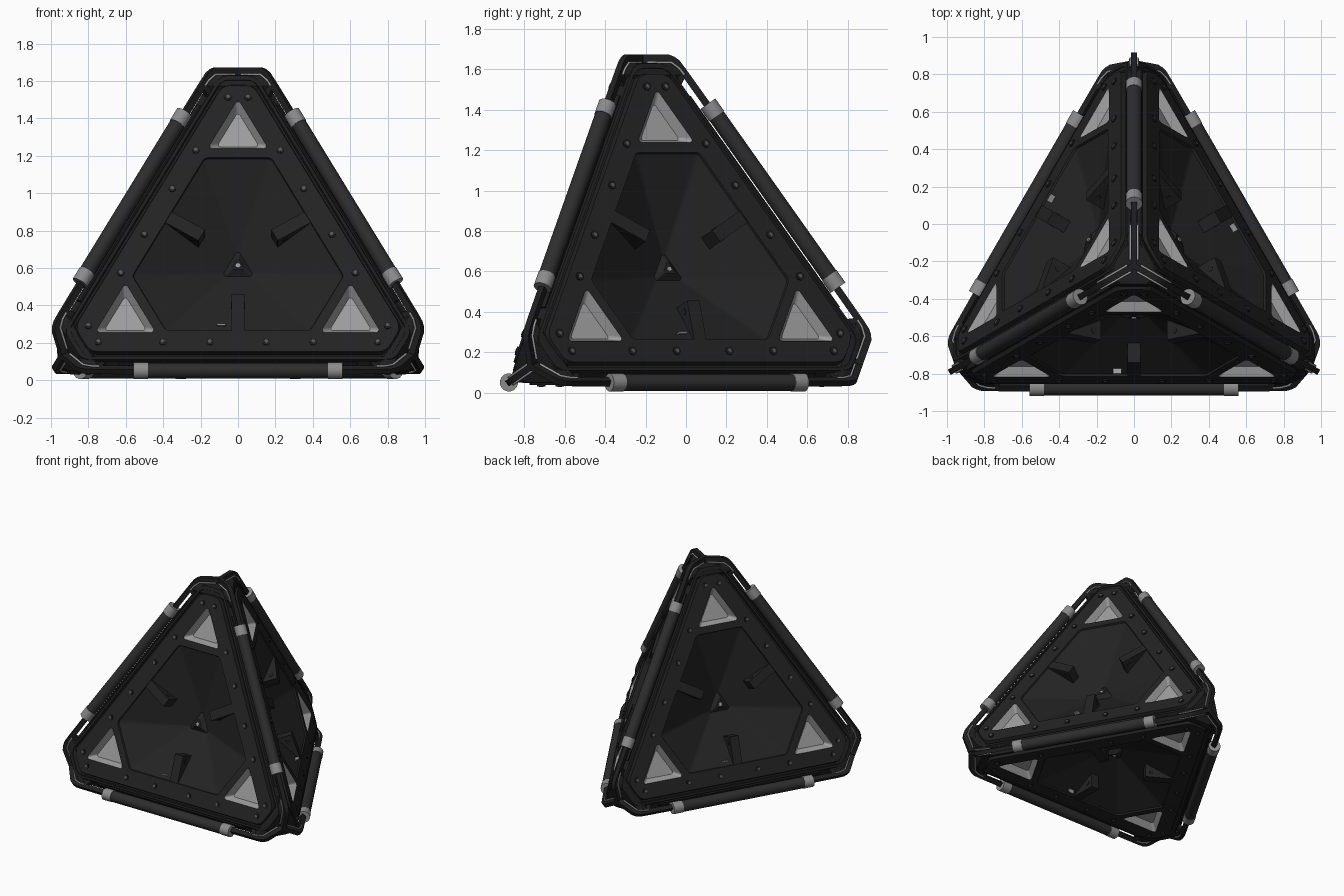
import bpy, bmesh, math
from mathutils import Matrix, Vector

old = bpy.data.objects.get("Cube")
if old:
    bpy.data.objects.remove(old)


def material(name, value):
    m = bpy.data.materials.new(name)
    m.use_nodes = True
    col = (value, value, value, 1)
    m.diffuse_color = col
    bsdf = next(n for n in m.node_tree.nodes if n.type == "BSDF_PRINCIPLED")
    bsdf.inputs["Base Color"].default_value = col
    return m


SHELL = material("black shell", 0.0135)
PLATE = material("charcoal plate", 0.0165)
TUBE = material("dark rubber", 0.026)
STEEL = material("bolt steel", 0.09)
COLLAR = material("grey collar", 0.26)
LIGHT = material("pale grey lens", 0.34)

CENTRE = Vector((0, -0.223, 0.513))
EDGE = 0.80                      # centre to edge tube
CORNERS = [Vector((0, 0, 1))] + [
    Vector((0.9428 * math.cos(a), 0.9428 * math.sin(a), -1 / 3))
    for a in (math.radians(d) for d in (-30, 90, 210))]


def frame(x, y, z, origin=CENTRE):
    m = Matrix((x, y, z)).transposed().to_4x4()
    m.translation = origin
    return m


def face_frame(i):
    n = -CORNERS[i]
    v = CORNERS[0] if i else CORNERS[2]
    v = (v - n * v.dot(n)).normalized()
    return frame(v.cross(n), v, n)


def fin_frames():
    for w in CORNERS:
        for o in CORNERS:
            if o is not w:
                r = (o - w * o.dot(w)).normalized()
                yield frame(r, w, r.cross(w))


def add(name, data):
    ob = bpy.data.objects.new(name, data)
    bpy.context.scene.collection.objects.link(ob)
    return ob


def finish(name, bm, mats):
    me = bpy.data.meshes.new(name)
    bm.to_mesh(me)
    bm.free()
    for m in mats:
        me.materials.append(m)
    return add(name, me)


def outline(inr, tip, r):
    """Triangle with cut, rounded tips, counter-clockwise."""
    a = (inr - tip / 2) / 0.866
    pts = []
    for sx in (1, -1):
        c = Vector((sx * a, tip))
        p, q = c + Vector((sx * 0.5, -0.866)) * r, c - Vector((sx * r, 0))
        arc = [p.lerp(c, t).lerp(c.lerp(q, t), t) for t in (0, 1 / 3, 2 / 3, 1)]
        pts += arc if sx > 0 else arc[::-1]
    out = []
    for k in range(3):
        rot = Matrix.Rotation(k * math.tau / 3, 2)
        out += [rot @ p for p in pts]
    return out


def ring(bm, inr, tip, r, h, at=(0, 0)):
    return [bm.verts.new((p.x + at[0], p.y + at[1], h)) for p in outline(inr, tip, r)]


def bridge(bm, a, b, mat=0):
    n = len(a)
    for i in range(n):
        j = (i + 1) % n
        bm.faces.new((a[i], a[j], b[j], b[i])).material_index = mat


def loop_edges(bm, loop):
    out = []
    for i, v in enumerate(loop):
        w = loop[(i + 1) % len(loop)]
        out.append(bm.edges.get((v, w)) or bm.edges.new((v, w)))
    return out


def cylinder(bm, mat, r, length, seg=16, index=0):
    res = bmesh.ops.create_cone(bm, cap_ends=True, segments=seg, radius1=r,
                                radius2=r, depth=length, matrix=mat)
    for f in {f for v in res["verts"] for f in v.link_faces}:
        f.material_index = index
        f.smooth = len(f.verts) == 4


def prism(bm, pts, half, mat, index=0):
    """Extrude an x, y polygon to both sides of its plane."""
    lo, hi = ([bm.verts.new(mat @ Vector((x, y, s))) for x, y in pts] for s in (-half, half))
    n = len(pts)
    faces = [bm.faces.new(lo[::-1]), bm.faces.new(hi)]
    faces += [bm.faces.new((lo[i], lo[(i + 1) % n], hi[(i + 1) % n], hi[i])) for i in range(n)]
    for f in faces:
        f.material_index = index
    bmesh.ops.recalc_face_normals(bm, faces=faces)


# Core shell: narrow edge and corner facets, open where the panels sit
bm = bmesh.new()
for i in range(4):
    m = face_frame(i)
    for p in outline(0.597, 1.03, 0.04):
        bm.verts.new(m @ Vector((p.x, p.y, 0.44)))
bmesh.ops.convex_hull(bm, input=bm.verts[:])
bm.normal_update()
bmesh.ops.delete(bm, geom=[f for f in bm.faces if any(f.normal.dot(-w) > 0.99 for w in CORNERS)],
                 context="FACES")
finish("core_shell", bm, [SHELL])

# Face panel: stepped rim, plate, three lens pockets, sunken centre
TOP = 0.475
bm = bmesh.new()
steps = [(0.597, 1.03, 0.44), (0.59, 1.02, 0.463), (0.574, 0.995, 0.465),
         (0.569, 0.988, 0.445), (0.558, 0.972, 0.445), (0.55, 0.96, TOP)]
loops = [ring(bm, inr, tip, 0.045, h) for inr, tip, h in steps]
for a, b in zip(loops, loops[1:]):
    bridge(bm, a, b)
hexa = ring(bm, 0.43, 0.55, 0.02, TOP)
lenses = []
for k in range(3):
    a = math.pi / 2 + k * math.tau / 3
    at = (0.695 * math.cos(a), 0.695 * math.sin(a))
    lenses.append((ring(bm, 0.094, 0.172, 0.01, TOP, at), at))
edges = [e for l in [loops[-1], hexa] + [l for l, _ in lenses] for e in loop_edges(bm, l)]
for f in bmesh.ops.triangle_fill(bm, use_beauty=True, edges=edges, normal=(0, 0, 1))["geom"]:
    if isinstance(f, bmesh.types.BMFace):
        f.material_index = 1
        f.normal_update()
        if f.normal.z < 0:
            f.normal_flip()
for l, at in lenses:
    floor = ring(bm, 0.066, 0.12, 0.01, TOP - 0.05, at)
    bridge(bm, l, floor, 2)
    bm.faces.new(floor).material_index = 2
lip = ring(bm, 0.427, 0.546, 0.02, TOP - 0.012)
bowl = ring(bm, 0.05, 0.085, 0.006, 0.268)
boss = ring(bm, 0.022, 0.036, 0.003, 0.295)
for a, b in ((hexa, lip), (lip, bowl), (bowl, boss)):
    bridge(bm, a, b, 1)
bm.faces.new(boss).material_index = 0
cylinder(bm, Matrix.Translation((0, 0, 0.297)), 0.013, 0.01, 8, 2)

# Gussets and bolts, repeated round the panel
upright = frame(Vector((0, 1, 0)), Vector((0, 0, 1)), Vector((1, 0, 0)), Vector())
for k in range(3):
    rot = Matrix.Rotation(k * math.tau / 3, 4, "Z")
    prism(bm, [(-0.435, TOP - 0.005), (-0.225, TOP - 0.005), (-0.225, 0.345), (-0.435, 0.44)],
          0.035, rot @ upright, 1)
    cylinder(bm, rot @ Matrix.Translation((0, -0.27, 0.425)) @ Matrix.Rotation(math.pi / 2, 4, "Y"),
             0.017, 0.076, 8, 0)
    for x in (0.15, 0.402, 0.748):
        for s in (-1, 1):
            spot = rot @ Matrix.Translation((s * x, -0.493, TOP))
            cylinder(bm, spot, 0.021, 0.014, 10, 0)
            cylinder(bm, spot, 0.011, 0.018, 6, 3)

# Small pale tag standing beside one gusset
prism(bm, [(-0.398, 0.44), (-0.39, 0.44), (-0.39, 0.474), (-0.398, 0.474)], 0.022,
      Matrix.Translation((-0.09, 0, 0)) @ upright, 2)
panel = finish("base_panel", bm, [SHELL, PLATE, LIGHT, STEEL])
panel.matrix_world = face_frame(0)
# each remaining panel lies opposite one lower corner
for idx, name in ((1, "back_right_panel"), (2, "front_panel"), (3, "back_left_panel")):
    add(name, panel.data).matrix_world = face_frame(idx)

# Corner fins with the thin bar that reaches each tube
bm = bmesh.new()
frames = list(fin_frames())
fin = [(0, 1.16), (0.14, 1.16), (0.165, 1.15), (0.19, 1.132), (0.222, 1.09), (0.347, 0.915),
       (0.318, 0.895), (0.215, 1.04), (0.195, 1.0), (0, 1.0)]
for m in frames:
    prism(bm, fin, 0.016, m)
finish("corner_fins", bm, [SHELL])

# Corner caps filling the space between the fins
bm = bmesh.new()
for i in range(4):
    verts = [bm.verts.new(m @ Vector((x, y, s * 0.014)))
             for m in frames[3 * i:3 * i + 3] for s in (-1, 1)
             for x, y in ((0.03, 1.118), (0.148, 1.116), (0.185, 1.088), (0.2, 1.06), (0.14, 0.99))]
    bmesh.ops.convex_hull(bm, input=verts)
finish("corner_caps", bm, [SHELL])

# Pale strips beside the fins
cu = bpy.data.curves.new("corner_strips", "CURVE")
cu.dimensions = "3D"
cu.bevel_depth = 0.006
cu.bevel_resolution = 1
for m in frames:
    for s in (-1, 1):
        path = [(0.215, 1.06), (0.19, 1.092), (0.15, 1.122), (0.03, 1.122)]
        sp = cu.splines.new("POLY")
        sp.points.add(len(path) - 1)
        for p, (x, y) in zip(sp.points, path):
            p.co = (*(m @ Vector((x, y, s * 0.02))), 1)
cu.materials.append(LIGHT)
add("corner_strips", cu)

# Edge tubes with a collar at each end, and a rail on the body below
tubes, collars, rails = bmesh.new(), bmesh.new(), bmesh.new()
for i in range(4):
    for j in range(i):
        along = (CORNERS[i] - CORNERS[j]).normalized()
        out = (CORNERS[i] + CORNERS[j]).normalized()
        m = frame(out, along.cross(out), along, CENTRE + out * EDGE)
        cylinder(tubes, m, 0.042, 1.0)
        for s in (-1, 1):
            cylinder(collars, m @ Matrix.Translation((0, 0, s * 0.52)), 0.045, 0.075)
        prism(rails, [(-0.1, -0.02), (-0.047, -0.02), (-0.047, 0.02), (-0.1, 0.02)], 0.64, m)
finish("edge_tubes", tubes, [TUBE])
finish("tube_collars", collars, [COLLAR])
finish("edge_rails", rails, [SHELL])
